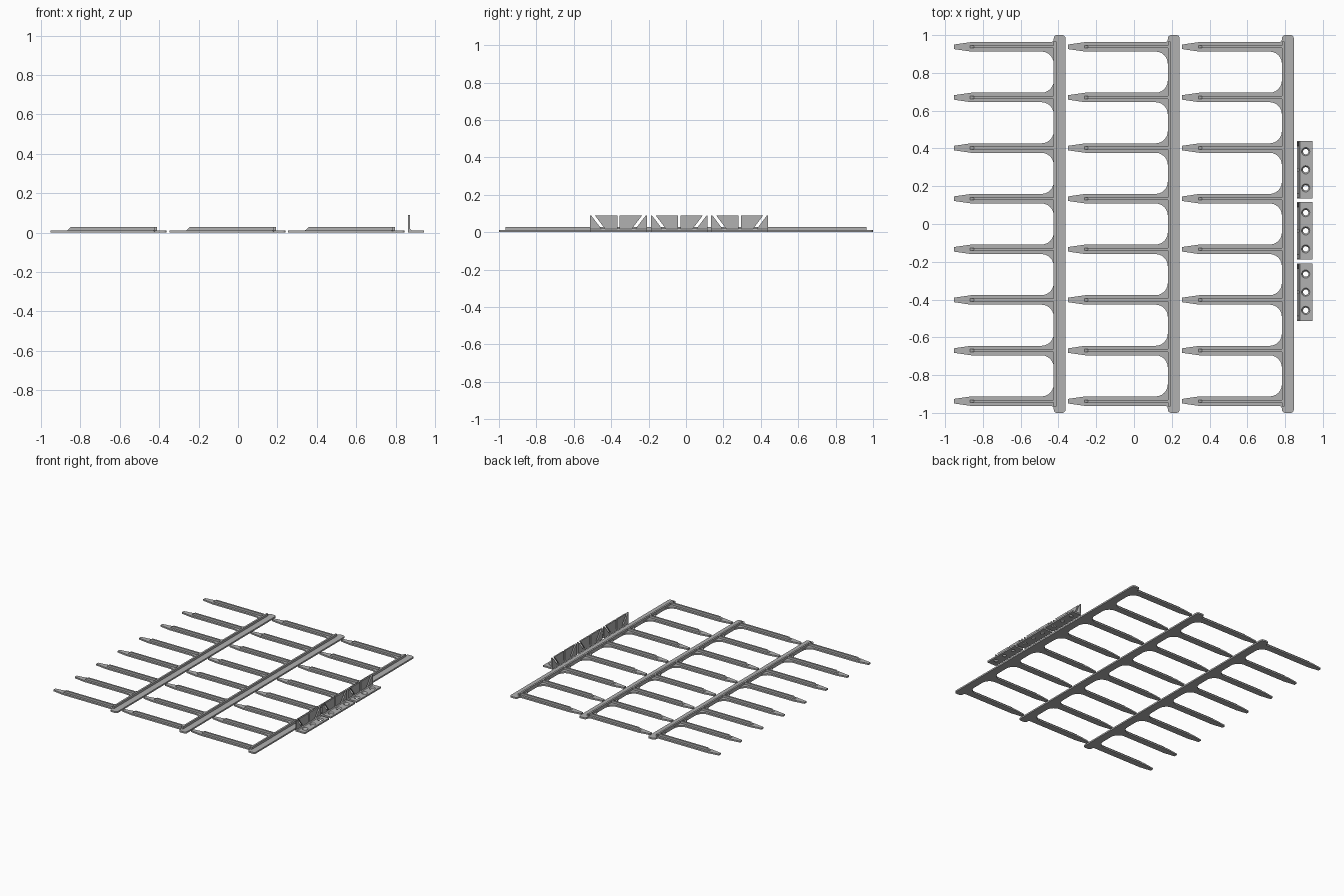
import bpy, bmesh, math
from mathutils import Vector

if "Cube" in bpy.data.objects:
    bpy.data.objects.remove(bpy.data.objects["Cube"])

grey = bpy.data.materials.new("plain grey")
grey.diffuse_color = (0.44, 0.44, 0.44, 1)
grey.use_nodes = True
grey.node_tree.nodes["Principled BSDF"].inputs["Base Color"].default_value = grey.diffuse_color


def rounded(corners, steps=6):
    """Corners (x, y, radius) -> outline with arc fillets."""
    out = []
    n = len(corners)
    for i, (x, y, r) in enumerate(corners):
        p = Vector((x, y))
        if r == 0:
            out.append(p)
            continue
        a = (Vector(corners[i - 1][:2]) - p).normalized()
        b = (Vector(corners[(i + 1) % n][:2]) - p).normalized()
        half = a.angle(b) / 2
        c = p + (a + b).normalized() * r / math.sin(half)
        s = p + a * r / math.tan(half) - c
        e = p + b * r / math.tan(half) - c
        turn = math.atan2(s.x * e.y - s.y * e.x, s.dot(e))
        for k in range(steps + 1):
            t = turn * k / steps
            out.append(c + Vector((s.x * math.cos(t) - s.y * math.sin(t),
                                   s.x * math.sin(t) + s.y * math.cos(t))))
    return out


def prism(name, outline, lo, hi, axis="z"):
    """Extrude an outline from lo to hi along the axis."""
    place = {"z": lambda p, h: (p[0], p[1], h),
             "y": lambda p, h: (p[0], h, p[1]),
             "x": lambda p, h: (h, p[0], p[1])}[axis]
    bm = bmesh.new()
    low = [bm.verts.new(place(p, lo)) for p in outline]
    top = [bm.verts.new(place(p, hi)) for p in outline]
    bm.faces.new(low)
    bm.faces.new(top)
    n = len(low)
    for i in range(n):
        j = (i + 1) % n
        bm.faces.new((low[i], low[j], top[j], top[i]))
    bmesh.ops.recalc_face_normals(bm, faces=bm.faces)
    mesh = bpy.data.meshes.new(name)
    bm.to_mesh(mesh)
    bm.free()
    mesh.materials.append(grey)
    ob = bpy.data.objects.new(name, mesh)
    bpy.context.collection.objects.link(ob)
    return ob


def box(x0, x1, y0, y1):
    return [(x0, y0), (x1, y0), (x1, y1), (x0, y1)]


PLATE, RIB = 0.012, 0.029
tine_ys = [0.938 - 0.268 * i for i in range(8)]

# Three combs: flat bar with eight pointed, ribbed tines
for k in range(3):
    dx = 0.604 * k
    tip, neck, left, right = -0.953 + dx, -0.863 + dx, -0.425 + dx, -0.362 + dx
    corners = [(right, -1, 0.018), (right, 1, 0.018), (left, 1, 0.018)]
    for i, y in enumerate(tine_ys):
        r_top = 0.015 if i == 0 else 0.065
        r_bot = 0.015 if i == 7 else 0.065
        corners += [(left, y + 0.025, r_top), (neck, y + 0.025, 0),
                    (tip, y + 0.012, 0), (tip, y - 0.012, 0),
                    (neck, y - 0.025, 0), (left, y - 0.025, r_bot)]
    corners.append((left, -1, 0.018))
    prism("comb_plate", rounded(corners), 0, PLATE)
    prism("bar_rib", box(left, left + 0.014, -0.965, 0.965), PLATE / 2, RIB)
    for y in tine_ys:
        profile = [(neck - 0.004, PLATE / 2), (neck - 0.004, PLATE),
                   (neck + 0.015, RIB), (left + 0.007, RIB),
                   (left + 0.007, PLATE / 2)]
        prism("tine_rib", profile, y - 0.007, y + 0.007, "y")

# Three angle brackets: drilled flange and slotted upright wall
for yc in (0.287, -0.036, -0.361):
    flange = prism("bracket_flange", box(0.864, 0.945, yc - 0.152, yc + 0.152), 0, PLATE)
    for dy in (-0.096, 0, 0.096):
        bpy.ops.mesh.primitive_cone_add(vertices=24, radius1=0.0105, radius2=0.0255,
                                        depth=0.024, location=(0.909, yc + dy, 0.006))
        cutter = bpy.context.object
        cutter.name = "hole_cutter"
        cutter.hide_render = True
        cut = flange.modifiers.new("hole", "BOOLEAN")
        cut.operation, cut.solver, cut.object = "DIFFERENCE", "EXACT", cutter
        bpy.context.view_layer.objects.active = flange
        bpy.ops.object.modifier_apply(modifier=cut.name)
        bpy.data.objects.remove(cutter)

    # Wall outline: outer edge, leaning slot, panel, centre slot, then mirrored
    half = [(-0.152, 0), (-0.152, 0.09), (-0.146, 0.09), (-0.09, 0.016),
            (-0.07, 0.016), (-0.126, 0.09), (-0.006, 0.09), (-0.006, 0.016)]
    wall = half + [(-y, z) for y, z in reversed(half)]
    prism("bracket_wall", [(yc + y, z) for y, z in wall], 0.863, 0.874, "x")

    # Small fillet along the inside corner
    prism("bracket_fillet", [(0.873, 0.011), (0.881, 0.011), (0.873, 0.019)],
          yc - 0.152, yc + 0.152, "y")
